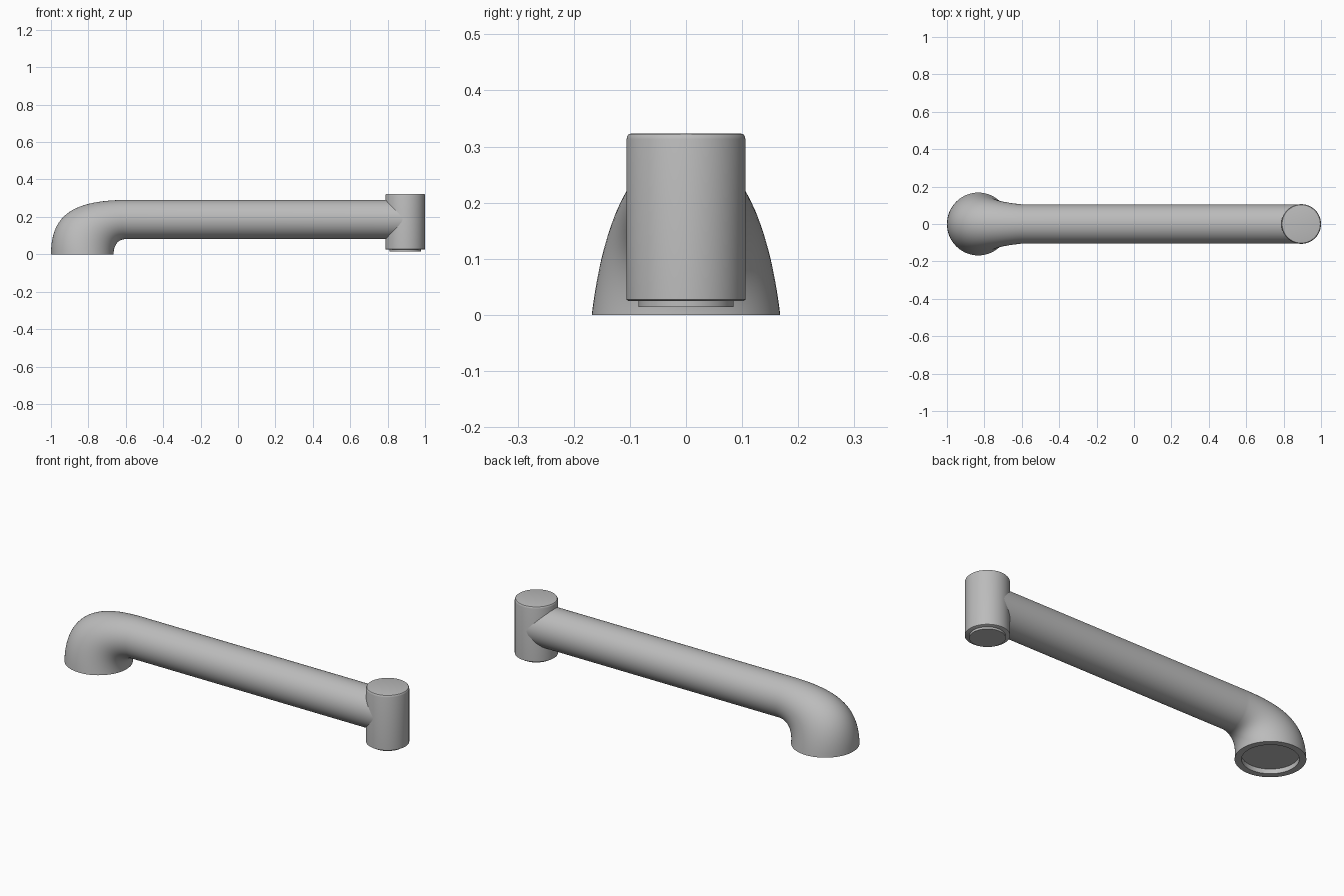
import bpy, bmesh, math
from mathutils import Vector

cube = bpy.data.objects.get("Cube")
if cube:
    bpy.data.objects.remove(cube, do_unlink=True)

SEG = 64
metal = bpy.data.materials.new("satin grey metal")
metal.use_nodes = True
grey = (0.5, 0.5, 0.5, 1)
metal.diffuse_color = grey
metal.node_tree.nodes["Principled BSDF"].inputs["Base Color"].default_value = grey


def loft(name, rings):
    """Skin a list of vertex rings and cap both ends."""
    bm = bmesh.new()
    loops = [[bm.verts.new(p) for p in ring] for ring in rings]
    for a, b in zip(loops, loops[1:]):
        for i in range(SEG):
            j = (i + 1) % SEG
            bm.faces.new((a[i], a[j], b[j], b[i]))
    bm.faces.new(loops[0])
    bm.faces.new(loops[-1])
    bmesh.ops.recalc_face_normals(bm, faces=bm.faces)
    mesh = bpy.data.meshes.new(name)
    bm.to_mesh(mesh)
    bm.free()
    mesh.materials.append(metal)
    obj = bpy.data.objects.new(name, mesh)
    bpy.context.collection.objects.link(obj)
    bpy.ops.object.select_all(action='DESELECT')
    obj.select_set(True)
    bpy.context.view_layer.objects.active = obj
    bpy.ops.object.shade_smooth_by_angle(angle=math.radians(35))
    return obj


def section(outer, inner, half_width):
    """Ellipse in a plane containing y, spanning two points of the side profile."""
    mid, arm = (outer + inner) / 2, (outer - inner) / 2
    side = Vector((0, half_width, 0))
    angles = [2 * math.pi * i / SEG for i in range(SEG)]
    return [mid + arm * math.cos(a) + side * math.sin(a) for a in angles]


def disc(x, z, r):
    return section(Vector((x - r, 0, z)), Vector((x + r, 0, z)), r)


def bezier(pts, t):
    p = [Vector((x, 0, z)) for x, z in pts]
    u = 1 - t
    return p[0] * u**3 + p[1] * 3 * u * u * t + p[2] * 3 * u * t * t + p[3] * t**3


# Flared elbow running into the straight arm, with a recessed underside
BASE_X, END_X = -0.832, 0.894
back = [(-1, 0), (-1, 0.22), (-0.87, 0.287), (-0.6, 0.291)]
throat = [(-0.665, 0), (-0.665, 0.045), (-0.645, 0.081), (-0.6, 0.081)]
rings = [disc(BASE_X, 0.025, 0.135), disc(BASE_X, 0, 0.135)]
STEPS = 24
for k in range(STEPS + 1):
    t = k / STEPS
    ease = t * (0.75 + 0.75 * t - 0.5 * t * t)
    rings.append(section(bezier(back, t), bezier(throat, t), 0.168 - 0.063 * ease))
rings.append([p + Vector((END_X + 0.6, 0, 0)) for p in rings[-1]])
loft("elbow_and_arm", rings)

# Upright head with softened rims
head = [(0.025, 0.103), (0.027, 0.106), (0.313, 0.106),
        (0.319, 0.1045), (0.322, 0.102), (0.323, 0.098)]
loft("outlet_head", [disc(END_X, z, r) for z, r in head])

# Insert protruding below the head
loft("outlet_insert", [disc(END_X, z, 0.085) for z in (0.014, 0.04)])
